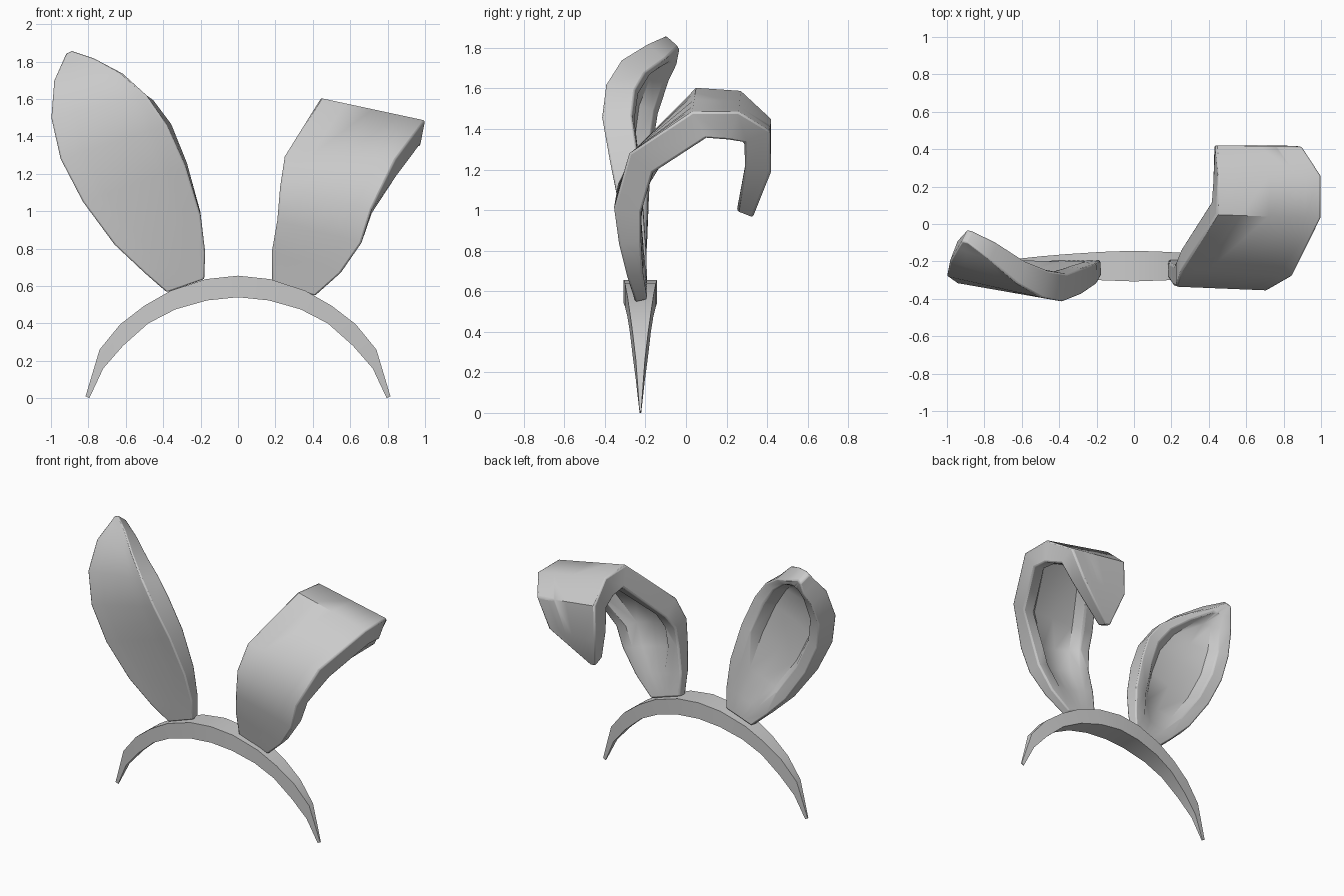
import bpy, bmesh
from mathutils import Vector

if "Cube" in bpy.data.objects:
    bpy.data.objects.remove(bpy.data.objects["Cube"])


def finish(name, bm, angle, bevel=0.0):
    bmesh.ops.recalc_face_normals(bm, faces=bm.faces)
    mesh = bpy.data.meshes.new(name)
    bm.to_mesh(mesh)
    bm.free()
    ob = bpy.data.objects.new(name, mesh)
    bpy.context.collection.objects.link(ob)
    bpy.ops.object.select_all(action='DESELECT')
    ob.select_set(True)
    bpy.context.view_layer.objects.active = ob
    if bevel:
        mod = ob.modifiers.new("soft_rim", 'BEVEL')
        mod.width = bevel
        mod.segments = 2
        mod.limit_method = 'ANGLE'
        mod.angle_limit = 0.9
    bpy.ops.object.shade_smooth_by_angle(angle=angle)
    return ob


def skin(bm, loops):
    # bridge closed rings of equal length and cap both ends
    rings = [[bm.verts.new(p) for p in loop] for loop in loops]
    n = len(rings[0])
    for a, b in zip(rings, rings[1:]):
        for i in range(n):
            j = (i + 1) % n
            bm.faces.new((a[i], a[j], b[j], b[i]))
    bm.faces.new(rings[0])
    bm.faces.new(rings[-1])


def ear(name, rows):
    # rows: (left edge, right edge, thickness, cup depth), from base to tip
    lefts = [Vector(r[0]) for r in rows]
    rights = [Vector(r[1]) for r in rows]
    mids = [(a + b) / 2 for a, b in zip(lefts, rights)]
    last = len(rows) - 1
    loops = []
    for i, (_, _, thick, cup) in enumerate(rows):
        tangent = mids[min(i + 1, last)] - mids[max(i - 1, 0)]
        k = min(i, last - 1)
        normal = tangent.cross(rights[k] - lefts[k]).normalized()
        width = (rights[i] - lefts[i]).length
        rim = min(0.3, 0.085 / width)
        wall = min(0.4, 0.135 / width)
        cols = [0, rim, wall, 0.5, 1 - wall, 1 - rim, 1]
        depth = [0, 0, 0.85, 1, 0.85, 0, 0]
        front = [lefts[i].lerp(rights[i], u) for u in cols]
        back = [p + normal * (thick - cup * d) for p, d in zip(front, depth)]
        loops.append(front + back[::-1])
    bm = bmesh.new()
    skin(bm, loops)
    return finish(name, bm, 0.75, 0.014)


# Headband: tapered arch, (outer x, outer z, inner x, inner z, half width)
half = [(0, .655, 0, .54, .082), (.17, .637, .165, .523, .076),
        (.36, .575, .335, .475, .064), (.5, .495, .48, .40, .052),
        (.63, .395, .615, .28, .038), (.74, .26, .72, .16, .022),
        (.815, .01, .795, 0, .004)]
arch = [(-a, b, -c, d, w) for a, b, c, d, w in half[:0:-1]] + half
Y = -.225
bm = bmesh.new()
skin(bm, [[(ox, Y - w, oz), (ox, Y + w, oz), (ix, Y + w, iz), (ix, Y - w, iz)]
          for ox, oz, ix, iz, w in arch])
finish("headband", bm, 0.5)

# Upright ear
ear("upright_ear", [
    ((-.38, -.25, .565), (-.18, -.25, .635), .06, 0),
    ((-.50, -.28, .67), (-.175, -.275, .78), .08, 0),
    ((-.66, -.30, .82), (-.20, -.32, .98), .11, .06),
    ((-.83, -.32, 1.05), (-.28, -.375, 1.24), .14, .08),
    ((-.95, -.315, 1.28), (-.38, -.415, 1.46), .15, .08),
    ((-1.0, -.28, 1.50), (-.49, -.395, 1.62), .15, .08),
    ((-.985, -.20, 1.70), (-.62, -.32, 1.74), .14, .06),
    ((-.945, -.13, 1.79), (-.77, -.19, 1.82), .12, 0),
    ((-.92, -.09, 1.845), (-.89, -.10, 1.86), .085, 0)])

# Ear folded over to the back
ear("folded_ear", [
    ((.18, -.25, .62), (.41, -.25, .545), .06, 0),
    ((.18, -.285, .78), (.55, -.29, .67), .08, 0),
    ((.21, -.33, .95), (.66, -.33, .83), .11, .05),
    ((.225, -.335, 1.13), (.715, -.355, 1.01), .135, .07),
    ((.25, -.25, 1.30), (.845, -.28, 1.28), .15, .08),
    ((.44, .05, 1.605), (1.0, .03, 1.485), .15, .08),
    ((.45, .27, 1.59), (1.0, .26, 1.485), .15, .08),
    ((.435, .42, 1.45), (.90, .415, 1.39), .14, .06),
    ((.43, .42, 1.20), (.80, .42, 1.19), .13, .03),
    ((.49, .33, .97), (.53, .33, .965), .085, 0)])
